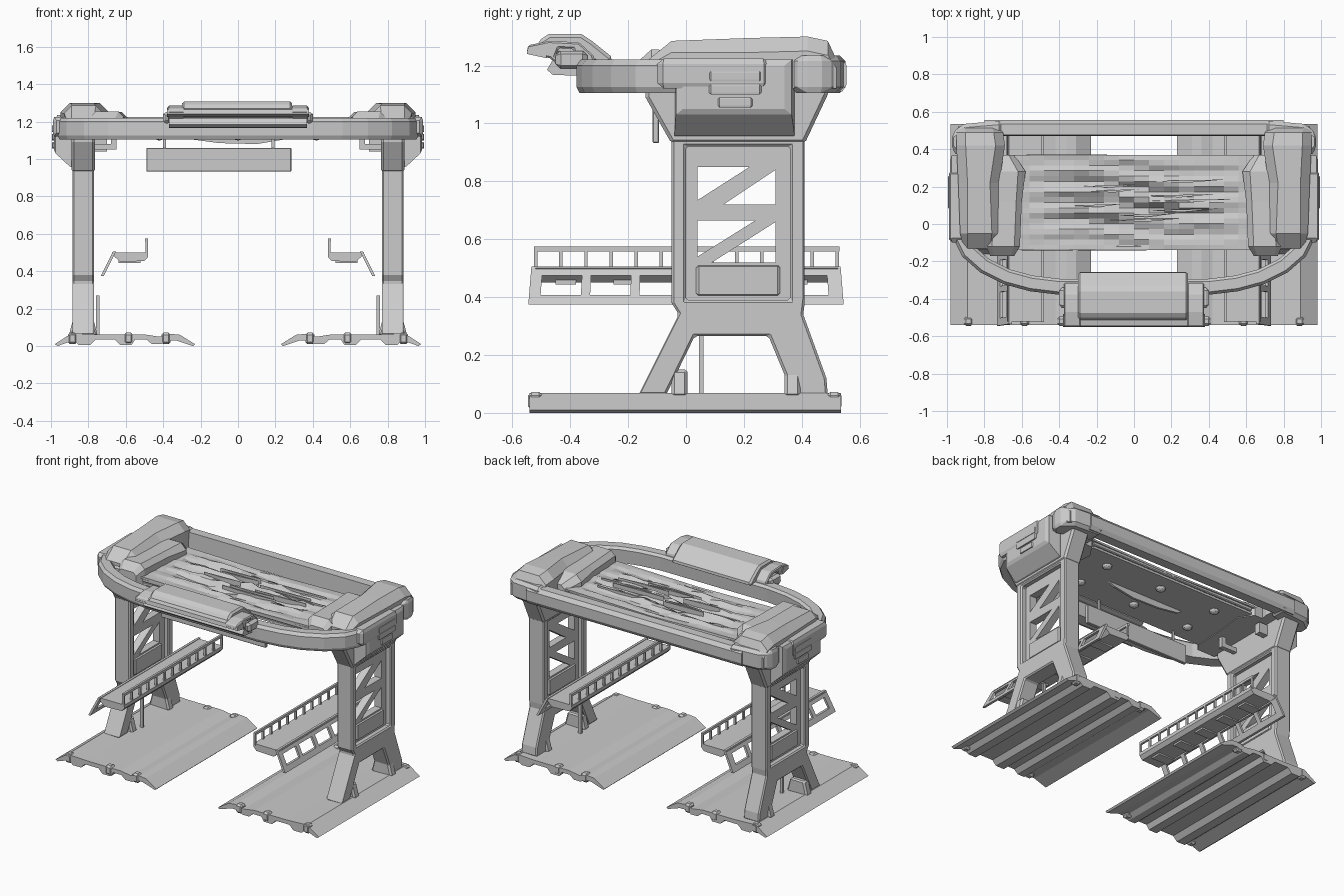
import bpy, bmesh, math, random
from mathutils import Vector

random.seed(4)
AX = {'x': lambda u, v, t: Vector((t, u, v)),
      'y': lambda u, v, t: Vector((u, t, v)),
      'z': lambda u, v, t: Vector((u, v, t))}


def finish(name, bm, mirror=False, bevel=0):
    bmesh.ops.recalc_face_normals(bm, faces=bm.faces[:])
    me = bpy.data.meshes.new(name)
    bm.to_mesh(me)
    bm.free()
    ob = bpy.data.objects.new(name, me)
    bpy.context.collection.objects.link(ob)
    if bevel:
        m = ob.modifiers.new("bevel", 'BEVEL')
        m.width, m.segments, m.limit_method = bevel, 1, 'ANGLE'
        m.angle_limit = math.radians(35)
    if mirror:
        ob.modifiers.new("mirror", 'MIRROR').use_mirror_merge = False
    return ob


def add_prism(bm, pts, axis, a, b, holes=(), fn=None):
    """Extrude a profile (with holes) from a to b along an axis."""
    twin, edges = {}, []
    for loop in [pts, *holes]:
        lo = [bm.verts.new(AX[axis](u, v, a)) for u, v in loop]
        hi = [bm.verts.new(AX[axis](u, v, b)) for u, v in loop]
        twin.update(zip(lo, hi))
        for i in range(len(lo)):
            edges.append(bm.edges.new((lo[i - 1], lo[i])))
            bm.faces.new((lo[i - 1], lo[i], hi[i], hi[i - 1]))
    res = bmesh.ops.triangle_fill(bm, use_beauty=True, edges=edges)
    for f in [g for g in res['geom'] if isinstance(g, bmesh.types.BMFace)]:
        bm.faces.new([twin[v] for v in reversed(f.verts)])
    if fn:
        for v in [*twin.keys(), *twin.values()]:
            v.co = fn(v.co)


def prism(name, pts, axis, a, b, holes=(), mirror=False, bevel=0, fn=None):
    bm = bmesh.new()
    add_prism(bm, pts, axis, a, b, holes, fn)
    return finish(name, bm, mirror, bevel)


def rect(u0, u1, v0, v1):
    return [(u0, v0), (u1, v0), (u1, v1), (u0, v1)]


def boxes(name, items, mirror=False, bevel=0):
    bm = bmesh.new()
    for x0, x1, y0, y1, z0, z1 in items:
        add_prism(bm, rect(x0, x1, y0, y1), 'z', z0, z1)
    return finish(name, bm, mirror, bevel)


def loft(name, rings, mirror=False, bevel=0):
    bm = bmesh.new()
    vs = [[bm.verts.new(p) for p in r] for r in rings]
    for r, s in zip(vs, vs[1:]):
        for i in range(len(r)):
            bm.faces.new((r[i - 1], r[i], s[i], s[i - 1]))
    bm.faces.new(vs[0])
    bm.faces.new(vs[-1])
    return finish(name, bm, mirror, bevel)


def sweep(name, path, section):
    """Sweep an (offset, z) section along a flat path with mitred corners."""
    P, rings = [Vector(p) for p in path], []
    for i, p in enumerate(P):
        t0 = (p - P[i - 1]).normalized() if i else (P[1] - p).normalized()
        t1 = (P[i + 1] - p).normalized() if i < len(P) - 1 else t0
        t = (t0 + t1).normalized()
        k = 1 / max(t.dot(t1), 0.5)
        rings.append([(p.x - t.y * o * k, p.y + t.x * o * k, z) for o, z in section])
    return loft(name, rings)


# Base plates: sloped edges, ribbed underside
base = [(0.98, 0.01), (0.965, 0.0), (0.88, 0.03), (0.85, 0.005), (0.79, 0.005), (0.76, 0.035),
        (0.66, 0.035), (0.63, 0.005), (0.57, 0.005), (0.55, 0.035), (0.49, 0.035), (0.46, 0.01),
        (0.41, 0.01), (0.38, 0.03), (0.33, 0.03), (0.24, 0.0), (0.23, 0.01), (0.31, 0.06),
        (0.36, 0.065), (0.42, 0.05), (0.50, 0.062), (0.74, 0.062), (0.89, 0.068)]
prism("base_plate", base, 'y', -0.54, 0.535, mirror=True)
boxes("base_edge_lug", [(x, x + 0.05, y, y + 0.05, 0.01, 0.072)
                        for x in (0.36, 0.56, 0.86) for y in (-0.545, 0.487)], True, 0.012)

# Legs: A-shaped foot, upright frame, recessed truss
leg = [(-0.05, 1.0), (-0.05, 0.38), (-0.025, 0.34), (-0.165, 0.06), (-0.07, 0.06), (0.03, 0.265),
       (0.285, 0.265), (0.37, 0.06), (0.49, 0.06), (0.485, 0.12), (0.405, 0.34), (0.41, 0.38), (0.41, 1.0)]
prism("leg_frame", leg, 'x', 0.77, 0.885, [rect(0.0, 0.36, 0.39, 0.92)], True, 0.008)
truss_holes = [[(0.04, 0.85), (0.04, 0.735), (0.22, 0.85)], [(0.31, 0.84), (0.13, 0.72), (0.31, 0.72)],
               [(0.04, 0.665), (0.04, 0.54), (0.24, 0.665)], [(0.31, 0.66), (0.09, 0.52), (0.31, 0.52)]]
prism("leg_truss", rect(-0.01, 0.37, 0.38, 0.93), 'x', 0.80, 0.85, truss_holes, True)
prism("leg_panel", rect(0.035, 0.325, 0.405, 0.51), 'x', 0.79, 0.86, mirror=True, bevel=0.008)
foot = [(0.75, 0.055), (0.905, 0.055), (0.88, 0.15), (0.775, 0.15)]
for n, y in (("front", -0.05), ("back", 0.34)):
    prism("foot_block_" + n, foot, 'y', y, y + 0.055, mirror=True, bevel=0.01)
boxes("leg_pipe", [(0.74, 0.76, 0.045, 0.06, 0.05, 0.27)], True)

# Heads on top of the legs
head = [(-0.14, 1.2), (-0.14, 1.09), (-0.05, 0.93), (0.41, 0.93), (0.49, 1.1), (0.49, 1.22)]
prism("head_bracket", head, 'x', 0.765, 0.89, mirror=True, bevel=0.012)
loft("head_box", [[(0.87, -0.04, 0.95), (0.87, 0.37, 0.95), (0.87, 0.37, 1.22), (0.87, -0.04, 1.22)],
                  [(0.90, -0.04, 0.96), (0.90, 0.375, 0.96), (0.90, 0.375, 1.22), (0.90, -0.04, 1.22)],
                  [(0.975, -0.035, 1.03), (0.975, 0.365, 1.03), (0.975, 0.365, 1.22), (0.975, -0.035, 1.22)],
                  [(0.985, -0.01, 1.05), (0.985, 0.34, 1.05), (0.985, 0.34, 1.2), (0.985, -0.01, 1.2)]], True)
boxes("head_vent", [(0.97, 0.994, 0.08 + d, 0.26 - d, z, z + 0.035)
                    for d, z in ((0.03, 1.055), (0.0, 1.1), (0.0, 1.145))], True, 0.006)


def housing_ring(y, x0, x1, z1, c):
    return [(x0, y, 1.12), (x0, y, z1 - c), (x0 + c, y, z1), (x1 - c, y, z1), (x1, y, z1 - c), (x1, y, 1.12)]


loft("head_outer_cover", [housing_ring(y, *a) for y, *a in (
    (-0.13, 0.75, 0.91, 1.22, 0.02), (-0.05, 0.72, 0.93, 1.285, 0.04), (0.22, 0.72, 0.94, 1.295, 0.05),
    (0.42, 0.69, 0.95, 1.30, 0.05), (0.49, 0.70, 0.95, 1.285, 0.05), (0.52, 0.73, 0.94, 1.22, 0.03))], True)
loft("head_inner_cover", [housing_ring(y, *a) for y, *a in (
    (-0.17, 0.64, 0.77, 1.21, 0.02), (-0.12, 0.61, 0.79, 1.255, 0.03), (0.12, 0.60, 0.77, 1.25, 0.03),
    (0.28, 0.58, 0.77, 1.25, 0.04), (0.37, 0.64, 0.77, 1.20, 0.03))], True)
boxes("under_head_arm", [(0.65, 0.78, 0.02, 0.05, 1.05, 1.08), (0.70, 0.78, 0.30, 0.34, 1.04, 1.11),
                         (0.65, 0.68, 0.02, 0.05, 1.05, 1.15)], True)

# Curved front beam, straight back beam and corners
half = [(0.925, 0.30), (0.925, -0.07), (0.885, -0.15), (0.80, -0.225), (0.68, -0.285), (0.55, -0.32), (0.40, -0.338)]
section = [(-0.04, 1.115), (0.03, 1.105), (0.04, 1.125), (0.04, 1.20), (0.025, 1.22), (-0.03, 1.22), (-0.045, 1.205)]
sweep("front_beam", half + [(-x, y) for x, y in reversed(half)], section)
boxes("side_arm_cover", [(0.865, 0.99, -0.10, 0.29, 1.12, 1.225)], True, 0.02)
back = [(0.47, 1.115), (0.54, 1.11), (0.555, 1.135), (0.555, 1.20), (0.535, 1.225), (0.475, 1.225)]
prism("back_beam", back, 'x', -0.8, 0.8)
prism("back_corner", [(0.70, 0.44), (0.94, 0.36), (0.975, 0.40), (0.97, 0.49), (0.91, 0.535), (0.70, 0.553)],
      'z', 1.105, 1.235, mirror=True, bevel=0.02)

# Crumpled roof sheet with long folds
bm = bmesh.new()
bmesh.ops.create_grid(bm, x_segments=16, y_segments=18, size=1)
for v in bm.verts:
    x, y = v.co.x, v.co.y
    fade = max(0, 1 - x * x) * max(0, 1 - abs(y) ** 3)
    fold = 0.022 * math.sin(y * 15 + 2.2 * math.sin(x * 3)) + random.uniform(-0.012, 0.012)
    v.co = (x * 0.64, 0.115 + y * 0.255, 1.17 + fold * fade + 0.012 * abs(x))
sheet = finish("roof_sheet", bm)
sheet.modifiers.new("solid", 'SOLIDIFY').thickness = 0.012
boxes("roof_frame", [(-0.62, 0.62, y, y + 0.02, 1.145, 1.17) for y in (-0.135, 0.345)], bevel=0.005)
prism("roof_underside", rect(-0.62, 0.62, -0.13, 0.36), 'z', 1.125, 1.14)
prism("roof_sag_rib", [(-0.28, 1.13), (-0.25, 1.105), (-0.1, 1.085), (0.1, 1.08), (0.25, 1.105), (0.3, 1.13)],
      'y', 0.10, 0.115)
strands = bmesh.new()
for i in range(9):
    x, y, w = random.uniform(-0.4, 0.1), 0.02 + i * 0.026, random.uniform(0.25, 0.45)
    add_prism(strands, [(x, y), (x + w * 0.5, y - 0.008), (x + w, y + 0.01), (x + w * 0.5, y + 0.006)],
              'z', 1.17, 1.195 + 0.003 * (i % 4))
finish("roof_fold_strands", strands)

# Lamps under the roof
bm = bmesh.new()
for x in (-0.42, 0.0, 0.42):
    for y in (0.0, 0.25):
        res = bmesh.ops.create_icosphere(bm, subdivisions=2, radius=0.03)
        for v in res['verts']:
            v.co = Vector((v.co.x + x, v.co.y + y, v.co.z * 0.7 + 1.12))
finish("roof_lamps", bm)

# Front console: sloped cover, end brackets, bar and lower block
cover = [(-0.52, 1.25), (-0.51, 1.285), (-0.475, 1.308), (-0.36, 1.308), (-0.325, 1.285), (-0.25, 1.225),
         (-0.265, 1.205), (-0.37, 1.22), (-0.45, 1.24)]
prism("console_cover", cover, 'x', -0.30, 0.29, bevel=0.012)
bracket = [(-0.55, 1.245), (-0.545, 1.27), (-0.47, 1.285), (-0.37, 1.28), (-0.32, 1.235), (-0.31, 1.20),
           (-0.44, 1.20), (-0.47, 1.225)]
prism("console_bracket", bracket, 'x', 0.285, 0.375,
      [[(-0.45, 1.235), (-0.44, 1.26), (-0.39, 1.258), (-0.38, 1.225)]], True, 0.006)
prism("console_bracket_cap", rect(-0.45, -0.34, 1.19, 1.25), 'x', 0.36, 0.40, mirror=True, bevel=0.015)
prism("console_bar", [(-0.55, 1.24), (-0.545, 1.265), (-0.49, 1.275), (-0.48, 1.225)], 'x', -0.38, 0.38)
prism("console_block", [(-0.48, 1.185), (-0.46, 1.168), (-0.34, 1.163), (-0.34, 1.22), (-0.46, 1.22)],
      'x', -0.37, 0.37)

# Hanging sign panel
boxes("hanging_panel", [(-0.49, 0.285, -0.115, -0.093, 0.933, 1.06)], bevel=0.003)
boxes("panel_hanger", [(x, x + 0.015, -0.11, -0.097, 1.05, 1.15) for x in (-0.4, 0.18)])

# Walkways with railing and a sloped window skirt
walk = [(0.48, 0.478), (0.50, 0.455), (0.63, 0.45), (0.66, 0.478), (0.675, 0.50), (0.48, 0.50)]
prism("walkway_floor", walk, 'y', -0.52, 0.525, mirror=True)
boxes("walkway_underside_ribs", [(0.52, 0.64, y, y + 0.07, 0.443, 0.46) for y in (-0.45, -0.25, -0.05, 0.15, 0.35)], True)
skirt_holes = [rect(y, y + 0.14, 0.408, 0.475) for y in (-0.505 + 0.172 * i for i in range(6))]
prism("walkway_skirt", rect(-0.545, 0.545, 0.375, 0.505), 'x', 0.652, 0.668, skirt_holes, True,
      fn=lambda c: Vector((c.x + (0.505 - c.z) * 0.5, c.y * (0.98 + (0.505 - c.z) * 0.15), c.z)))
rails = [(0.482, 0.496, -0.525, 0.53, 0.558, 0.575)]
rails += [(0.482, 0.495, -0.525 + i * 0.0868, -0.513 + i * 0.0868, 0.49, 0.565) for i in range(13)]
boxes("walkway_railing", rails, True)
